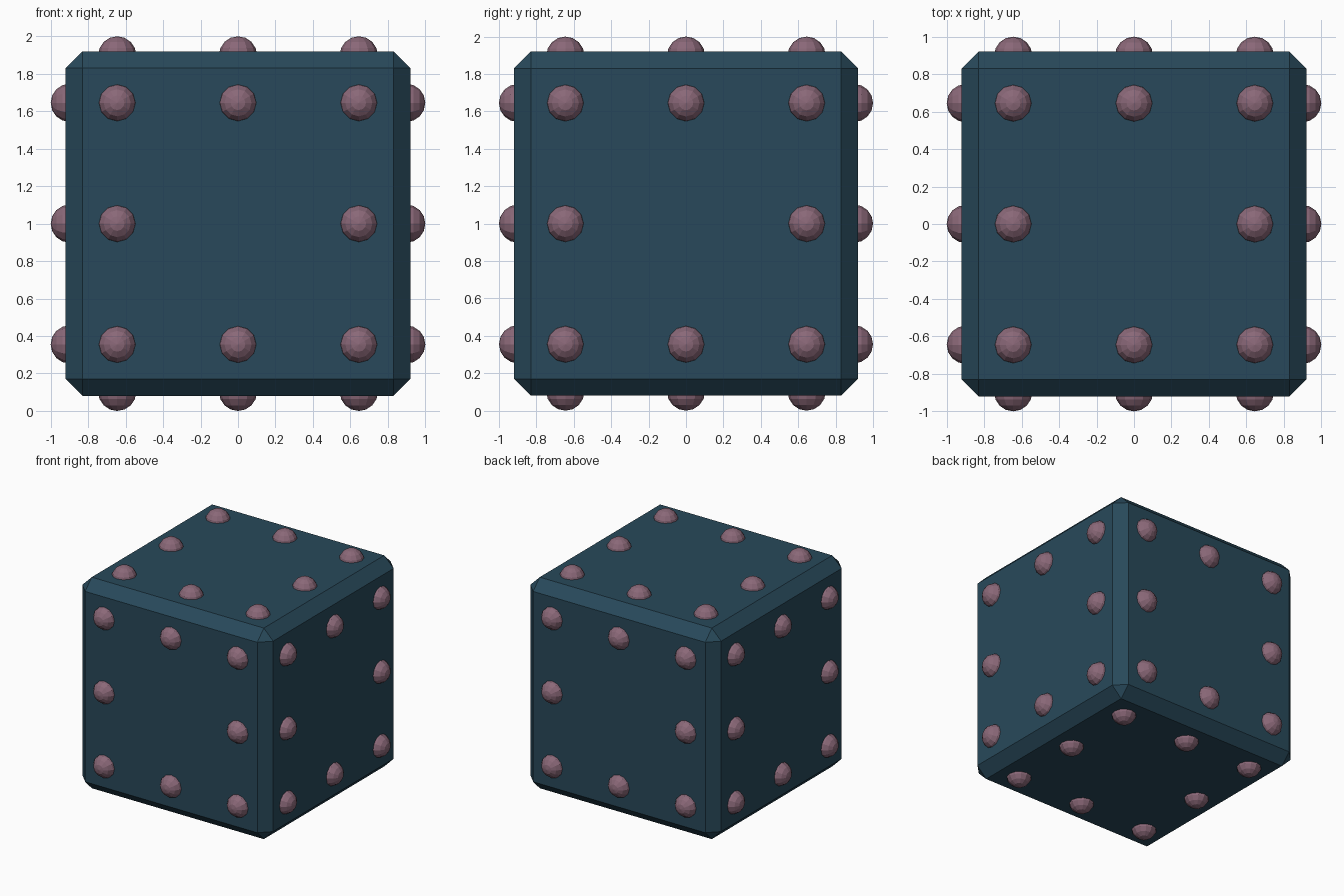
import bpy, bmesh
from mathutils import Vector, Matrix

if "Cube" in bpy.data.objects:
    bpy.data.objects.remove(bpy.data.objects["Cube"])

HALF, CHAMFER = 0.92, 0.09      # body half size and edge chamfer
RIVET_R, SPACING = 0.102, 0.645  # rivet radius and grid spacing
CENTRE = Vector((0, 0, 1))


def material(name, rgb):
    m = bpy.data.materials.new(name)
    m.diffuse_color = (*rgb, 1)
    m.use_nodes = True
    m.node_tree.nodes["Principled BSDF"].inputs["Base Color"].default_value = m.diffuse_color
    return m


def finish(bm, name, mat):
    me = bpy.data.meshes.new(name)
    bm.to_mesh(me)
    bm.free()
    me.materials.append(mat)
    ob = bpy.data.objects.new(name, me)
    ob.location = CENTRE
    bpy.context.collection.objects.link(ob)
    return ob


teal = material("dark teal", (0.0212, 0.0665, 0.103))
mauve = material("dusty mauve", (0.255, 0.138, 0.188))

# Chamfered cube body
bm = bmesh.new()
bmesh.ops.create_cube(bm, size=2 * HALF)
bmesh.ops.bevel(bm, geom=bm.edges[:], offset=CHAMFER, segments=1,
                affect='EDGES', profile=0.5)
finish(bm, "cube_body", teal)

# Eight half-sunk rivets round the border of each of the six faces
sides = {"front": (0, -1, 0), "back": (0, 1, 0), "left": (-1, 0, 0),
         "right": (1, 0, 0), "top": (0, 0, 1), "bottom": (0, 0, -1)}
for side, n in sides.items():
    turn = Vector(n).to_track_quat('Z', 'Y').to_matrix().to_4x4()
    bm = bmesh.new()
    for i in (-1, 0, 1):
        for j in (-1, 0, 1):
            if i or j:
                spot = Matrix.Translation((i * SPACING, j * SPACING, 1 - RIVET_R))
                bmesh.ops.create_uvsphere(bm, u_segments=12, v_segments=8,
                                          radius=RIVET_R, matrix=turn @ spot)
    finish(bm, side + "_rivets", mauve)
